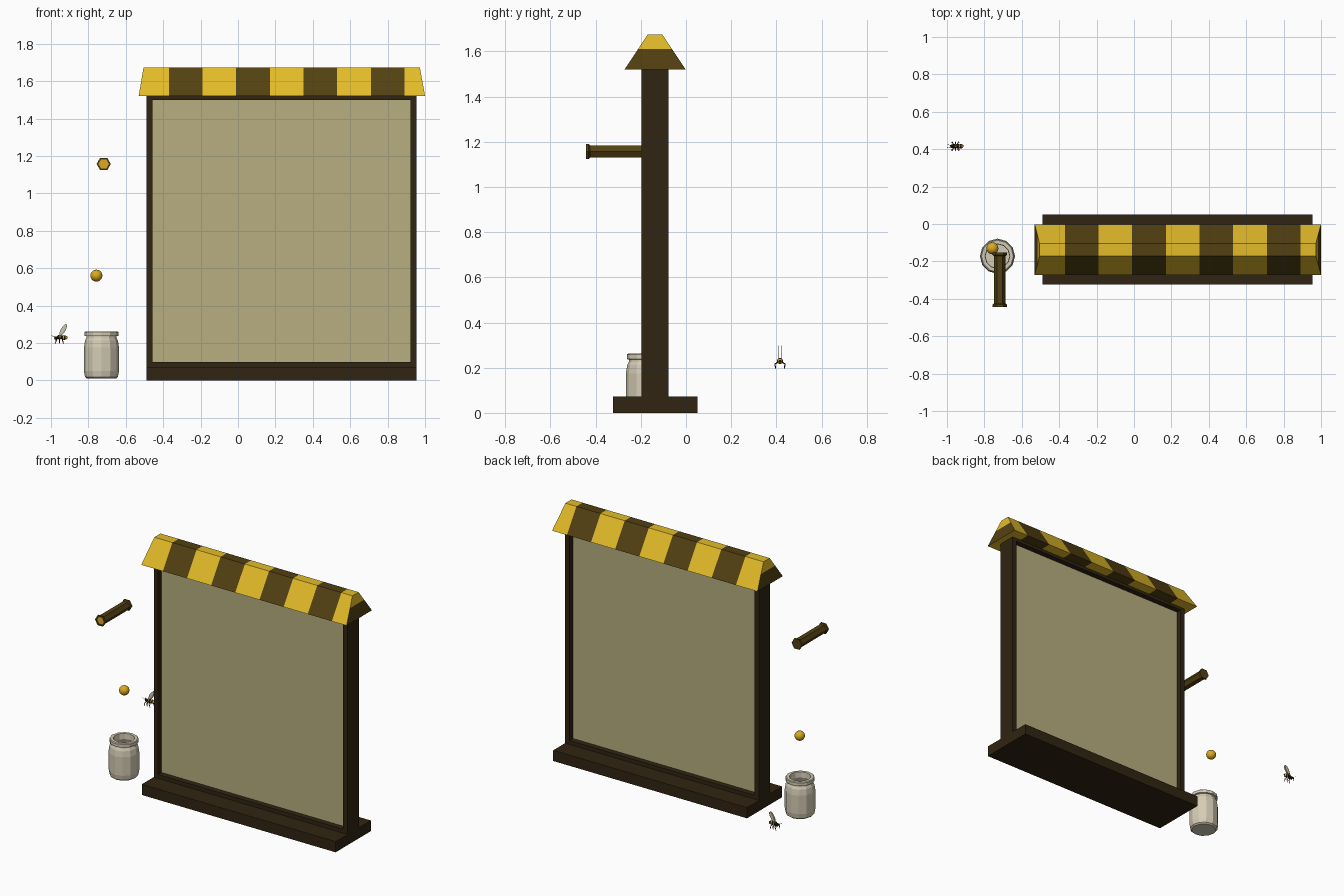
import bpy, bmesh, math
from mathutils import Vector, Matrix

if "Cube" in bpy.data.objects:
    bpy.data.objects.remove(bpy.data.objects["Cube"])


def mat(name, r, g, b):
    m = bpy.data.materials.new(name)
    m.diffuse_color = (r, g, b, 1)
    m.use_nodes = True
    m.node_tree.nodes["Principled BSDF"].inputs["Base Color"].default_value = m.diffuse_color
    return m


FRAME = mat("dark wood", 0.030, 0.018, 0.006)
PANEL = mat("pale olive panel", 0.48, 0.43, 0.22)
YELLOW = mat("roof yellow", 0.76, 0.50, 0.022)
BROWN = mat("dark brown", 0.085, 0.052, 0.006)
HONEY = mat("honey", 0.70, 0.40, 0.015)
JAR = mat("jar cream", 0.66, 0.60, 0.46)
BLACK = mat("bee black", 0.012, 0.009, 0.005)
WING = mat("wing cream", 0.60, 0.56, 0.44)


def finish(name, bm, mats, rule=None, smooth=False):
    bmesh.ops.recalc_face_normals(bm, faces=bm.faces)
    for f in bm.faces:
        f.smooth = smooth
        if rule:
            f.material_index = rule(f.calc_center_median(), f.normal)
    me = bpy.data.meshes.new(name)
    bm.to_mesh(me)
    bm.free()
    for m in mats:
        me.materials.append(m)
    ob = bpy.data.objects.new(name, me)
    bpy.context.collection.objects.link(ob)
    return ob


def box(name, lo, hi, m):
    bm = bmesh.new()
    lo, hi = Vector(lo), Vector(hi)
    bmesh.ops.create_cube(bm, size=1, matrix=Matrix.Translation((lo + hi) / 2)
                          @ Matrix.Diagonal((*(hi - lo), 1)))
    return finish(name, bm, [m])


def ball(name, c, r, mats, rot_y=0, rule=None, seg=16, rings=10):
    bm = bmesh.new()
    # poles along x so stripes follow the rings
    M = (Matrix.Translation(c) @ Matrix.Rotation(rot_y, 4, 'Y')
         @ Matrix.Diagonal((*r, 1)) @ Matrix.Rotation(math.pi / 2, 4, 'Y'))
    bmesh.ops.create_uvsphere(bm, u_segments=seg, v_segments=rings, radius=1, matrix=M)
    return finish(name, bm, mats, rule, True)


def lathe(name, profile, n, M, mats, rule=None):
    """Turn (radius, height) points round local z; closes both ends."""
    bm = bmesh.new()
    rings = [[bm.verts.new(M @ Vector((r * math.cos(2 * math.pi * i / n),
                                       r * math.sin(2 * math.pi * i / n), h)))
              for i in range(n)] for r, h in profile]
    for a, b in zip(rings, rings[1:]):
        for i in range(n):
            j = (i + 1) % n
            bm.faces.new((a[i], a[j], b[j], b[i]))
    bm.faces.new(rings[0])
    bm.faces.new(rings[-1])
    return finish(name, bm, mats, rule)


def rod(name, a, b, r, m):
    a, b = Vector(a), Vector(b)
    d = b - a
    M = Matrix.Translation(a) @ d.to_track_quat('Z', 'Y').to_matrix().to_4x4()
    return lathe(name, [(r, 0), (r * 0.6, d.length)], 5, M, [m])


# Board: base, frame and panel
XL, XR, YF, YB = -0.49, 0.955, -0.197, -0.077
box("base", (XL, -0.324, 0), (XR, 0.05, 0.072), FRAME)
box("left_post", (XL, YF, 0.07), (XL + 0.033, YB, 1.53), FRAME)
box("right_post", (XR - 0.033, YF, 0.07), (XR, YB, 1.53), FRAME)
box("bottom_rail", (XL + 0.033, YF, 0.07), (XR - 0.033, YB, 0.098), FRAME)
box("top_rail", (XL + 0.033, YF, 1.50), (XR - 0.033, YB, 1.53), FRAME)
box("panel", (XL + 0.03, -0.16, 0.09), (XR - 0.03, -0.114, 1.505), PANEL)

# Striped roof: tapered block cut at each stripe
bm = bmesh.new()
pts = [(x, y, 1.52) for x in (-0.531, 1.0) for y in (-0.272, -0.002)]
pts += [(x, y, 1.674) for x in (-0.505, 0.972) for y in (-0.170, -0.104)]
bmesh.ops.convex_hull(bm, input=[bm.verts.new(p) for p in pts])
bmesh.ops.dissolve_limit(bm, angle_limit=0.01, verts=bm.verts, edges=bm.edges)
cuts = [((-0.37 + 0.18 * i, 0, 0), (1, 0, 0)) for i in range(8)] + [((0, 0, 1.61), (0, 0, 1))]
for co, no in cuts:
    bmesh.ops.bisect_plane(bm, geom=bm.verts[:] + bm.edges[:] + bm.faces[:],
                           plane_co=co, plane_no=no)
bm.normal_update()


def roof_rule(c, n):
    if abs(n.x) > 0.5:                       # ends: dark below, yellow above
        return 1 if c.z < 1.61 else 0
    return math.floor((c.x + 0.55) / 0.18) % 2


finish("striped_roof", bm, [YELLOW, BROWN], roof_rule)

# Hexagonal dipper tube with flanged ends and honey in the front end
M = Matrix.Translation((-0.718, -0.443, 1.157)) @ Matrix.Rotation(-math.pi / 2, 4, 'X')
lathe("hex_tube", [(0.028, 0.006), (0.028, 0), (0.038, 0), (0.038, 0.012), (0.031, 0.018),
                   (0.031, 0.272), (0.038, 0.278), (0.038, 0.29)], 6, M, [BROWN, HONEY],
      lambda c, n: 1 if n.y < -0.9 and abs(c.x + 0.718) < 0.01 and abs(c.z - 1.157) < 0.01 else 0)

# Honey drop
ball("honey_drop", (-0.757, -0.13, 0.56), (0.032,) * 3, [HONEY])

# Open jar
lathe("jar", [(0.078, 0.01), (0.088, 0.018), (0.094, 0.05), (0.094, 0.175), (0.088, 0.212),
              (0.080, 0.228), (0.080, 0.236), (0.090, 0.238), (0.090, 0.258), (0.085, 0.262),
              (0.066, 0.262), (0.064, 0.225), (0.078, 0.19), (0.080, 0.05), (0.07, 0.03)],
      12, Matrix.Translation((-0.73, -0.172, 0)), [JAR])

# Bee, facing -x
BY = 0.416
ball("bee_head", (-0.973, BY, 0.226), (0.010, 0.010, 0.010), [BLACK], seg=10, rings=8)
ball("bee_thorax", (-0.955, BY, 0.231), (0.014, 0.013, 0.013), [BLACK, HONEY], seg=10, rings=8,
     rule=lambda c, n: int(-0.957 < c.x < -0.951))
ball("bee_abdomen", (-0.931, BY, 0.229), (0.020, 0.013, 0.013), [HONEY, BLACK], seg=10, rings=12,
     rule=lambda c, n: int((c.x + 0.951) / 0.0075) % 2)
for s, side in ((-1, "right"), (1, "left")):
    ball("bee_wing_" + side, (-0.935, BY + s * 0.005, 0.270), (0.035, 0.0015, 0.013), [WING],
         rot_y=math.radians(-60), seg=10, rings=8)
    rod("bee_antenna_" + side, (-0.978, BY + s * 0.004, 0.232),
        (-0.999, BY + s * 0.009, 0.240), 0.0015, BLACK)
    for i, x in enumerate((-0.965, -0.955, -0.945)):
        knee = (x + (i - 1) * 0.006, BY + s * 0.022, 0.217)
        foot = (x + (i - 1) * 0.012, BY + s * 0.020, 0.196)
        rod(f"bee_upper_leg_{side}_{i}", (x, BY + s * 0.007, 0.226), knee, 0.0035, BLACK)
        rod(f"bee_lower_leg_{side}_{i}", knee, foot, 0.003, BLACK)
